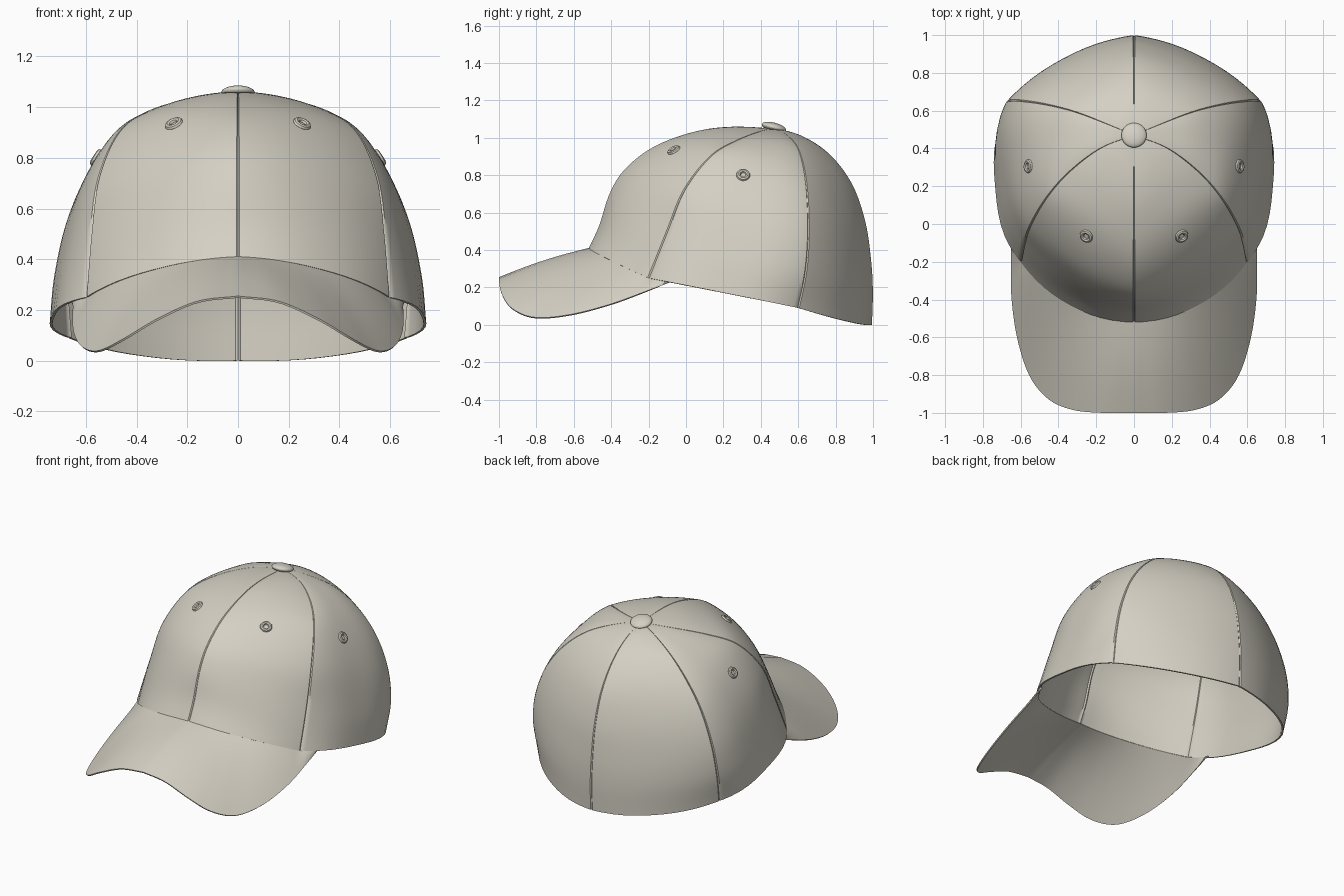
import bpy, bmesh, math
from mathutils import Vector

cube = bpy.data.objects.get("Cube")
if cube:
    bpy.data.objects.remove(cube, do_unlink=True)

# One cloth colour for every part
cloth = bpy.data.materials.new("beige_cloth")
cloth.use_nodes = True
COLOUR = (0.66, 0.63, 0.55, 1)
cloth.diffuse_color = COLOUR
bsdf = next(n for n in cloth.node_tree.nodes if n.type == 'BSDF_PRINCIPLED')
bsdf.inputs["Base Color"].default_value = COLOUR
bsdf.inputs["Roughness"].default_value = 0.8


def resample(points, count):
    """Smooth curve through the points, cut into equal lengths."""
    p = [Vector(q) for q in points]
    p = [2 * p[0] - p[1]] + p + [2 * p[-1] - p[-2]]
    dense = []
    for a, b, c, d in zip(p, p[1:], p[2:], p[3:]):
        for k in range(20):
            t = k / 20
            dense.append(0.5 * (2 * b + (c - a) * t + (2 * a - 5 * b + 4 * c - d) * t * t
                                + (3 * b - a - 3 * c + d) * t ** 3))
    dense.append(p[-2])
    lengths = [0.0]
    for a, b in zip(dense, dense[1:]):
        lengths.append(lengths[-1] + (b - a).length)
    out, k = [], 0
    for i in range(count):
        target = lengths[-1] * i / (count - 1)
        while k < len(dense) - 2 and lengths[k + 1] < target:
            k += 1
        f = (target - lengths[k]) / (lengths[k + 1] - lengths[k])
        out.append(dense[k].lerp(dense[k + 1], min(f, 1)))
    return out


def finish(obj, angle=40):
    """Apply modifiers, colour the part and smooth it."""
    bpy.ops.object.select_all(action='DESELECT')
    obj.select_set(True)
    bpy.context.view_layer.objects.active = obj
    for m in list(obj.modifiers):
        bpy.ops.object.modifier_apply(modifier=m.name)
    obj.data.materials.clear()
    obj.data.materials.append(cloth)
    bpy.ops.object.shade_smooth_by_angle(angle=math.radians(angle))


def sheet(name, rows, thickness):
    """Mirrored cloth sheet from a grid of points on the left half."""
    bm = bmesh.new()
    grid = [[bm.verts.new(p) for p in row] for row in rows]
    for r, s in zip(grid, grid[1:]):
        for j in range(len(r) - 1):
            bm.faces.new((r[j], s[j], s[j + 1], r[j + 1]))
    bmesh.ops.remove_doubles(bm, verts=bm.verts, dist=0.0002)
    mesh = bpy.data.meshes.new(name)
    bm.to_mesh(mesh)
    bm.free()
    obj = bpy.data.objects.new(name, mesh)
    bpy.context.collection.objects.link(obj)
    mirror = obj.modifiers.new("mirror", 'MIRROR')
    mirror.merge_threshold = 0.0005
    solid = obj.modifiers.new("thickness", 'SOLIDIFY')
    solid.thickness = thickness
    solid.offset = -1
    finish(obj)


# Seams of the left half, each from the top button to the rim
TOP = (0, 0.47, 1.05)
front_seam = [TOP, (0, .22, 1.058), (0, .02, 1.026), (0, -.18, .948), (0, -.33, .83),
              (0, -.41, .7), (0, -.465, .53), (0, -.52, .41)]
side_front_seam = [TOP, (.18, .4, 1.035), (.35, .27, .985), (.47, .13, .9),
                   (.55, -.01, .72), (.58, -.1, .5), (.6, -.2, .25)]
side_back_seam = [TOP, (.12, .52, 1.03), (.3, .59, .96), (.45, .63, .84),
                  (.57, .65, .68), (.65, .655, .48), (.68, .64, .28), (.67, .6, .09)]
back_seam = [TOP, (0, .62, 1.01), (0, .77, .91), (0, .89, .75), (0, .96, .55),
             (0, .99, .35), (0, 1, .18), (0, .995, 0)]
ROWS = 41
seams = [resample(s, ROWS) for s in (front_seam, side_front_seam, side_back_seam, back_seam)]
# Fullness of the front, side and back panels: size, growth downwards, squareness
FULLNESS = [(.08, 1.2, 2.2), (.1, 1.5, 3), (.08, 1.2, 2.2)]


def outward(p):
    return (p - Vector((0, .25, min(p.z, .4)))).normalized()


def crown_point(panel, t, row):
    """Point on a bulging panel; t runs between its two seams."""
    s = row / (ROWS - 1)
    a, b = seams[panel][row], seams[panel + 1][row]
    size, growth, square = FULLNESS[panel]
    puff = outward((a + b) / 2) * (size * s ** growth * (1 - abs(2 * t - 1) ** square))
    p = a.lerp(b, t) + puff
    p.z -= 0.4 * puff.y * s ** 4
    return p


# Crown: three panels per side with a stitched groove at each seam
columns = [0, .008, .03] + [k / 12 for k in range(1, 12)] + [.97, .992, 1]
crown_rows = []
for row in range(ROWS):
    line = []
    for panel in range(3):
        for t in columns[(1 if panel else 0):]:
            p = crown_point(panel, t, row)
            if t in (0, 1):
                p = p - outward(p) * 0.006 * min(1, row / 8)
            if p.x < 0.0005:
                p.x = 0
            line.append(p)
    crown_rows.append(line)
sheet("crown", crown_rows, 0.01)

# Brim: lofted from the crown rim to a curved outer edge
rim = [crown_point(0, k / 12, ROWS - 1) for k in range(13)]
rim += [crown_point(1, t, ROWS - 1) for t in (.05, .1, .14)]
rim = [p - outward(p) * 0.009 + Vector((0, 0, .003)) for p in rim]
rim[0].x = 0
outer_edge = [(0, -1, .255), (.16, -1, .235), (.32, -.985, .165), (.45, -.93, .088),
              (.55, -.81, .04), (.615, -.62, .055), (.648, -.4, .112),
              (.652, -.2, .185), (.65, -.09, .225)]
COUNT, STEPS = 41, 14
inner, outer = resample(rim, COUNT), resample(outer_edge, COUNT)
brim_rows = []
for k in range(STEPS + 1):
    v = k / STEPS
    lift = Vector((0, 0, 0.012 * math.sin(math.pi * v)))
    line = [a.lerp(b, v) + lift * (1 - j / (COUNT - 1))
            for j, (a, b) in enumerate(zip(inner, outer))]
    line[0].x = 0
    brim_rows.append(line)
sheet("brim", brim_rows, 0.008)

# Button on top, tilted backwards
bpy.ops.mesh.primitive_uv_sphere_add(segments=32, ring_count=16, radius=1,
                                     location=(0, .47, 1.056), rotation=(-0.25, 0, 0))
button = bpy.context.object
button.name = "top_button"
button.scale = (.067, .067, .025)
finish(button)

# Stitched eyelets on the front and side panels
for panel, t, row, label in ((0, .48, 20, "front"), (1, .4, 21, "side")):
    centre = crown_point(panel, t, row)
    across = crown_point(panel, t + .05, row) - crown_point(panel, t - .05, row)
    down = crown_point(panel, t, row + 1) - crown_point(panel, t, row - 1)
    normal = down.cross(across).normalized()
    for side, word in ((1, "left"), (-1, "right")):
        flip = Vector((side, 1, 1))
        bpy.ops.mesh.primitive_torus_add(
            major_segments=24, minor_segments=8, major_radius=.025, minor_radius=.012,
            location=centre * flip, rotation=(normal * flip).to_track_quat('Z', 'Y').to_euler())
        eyelet = bpy.context.object
        eyelet.name = f"{label}_eyelet_{word}"
        finish(eyelet)
